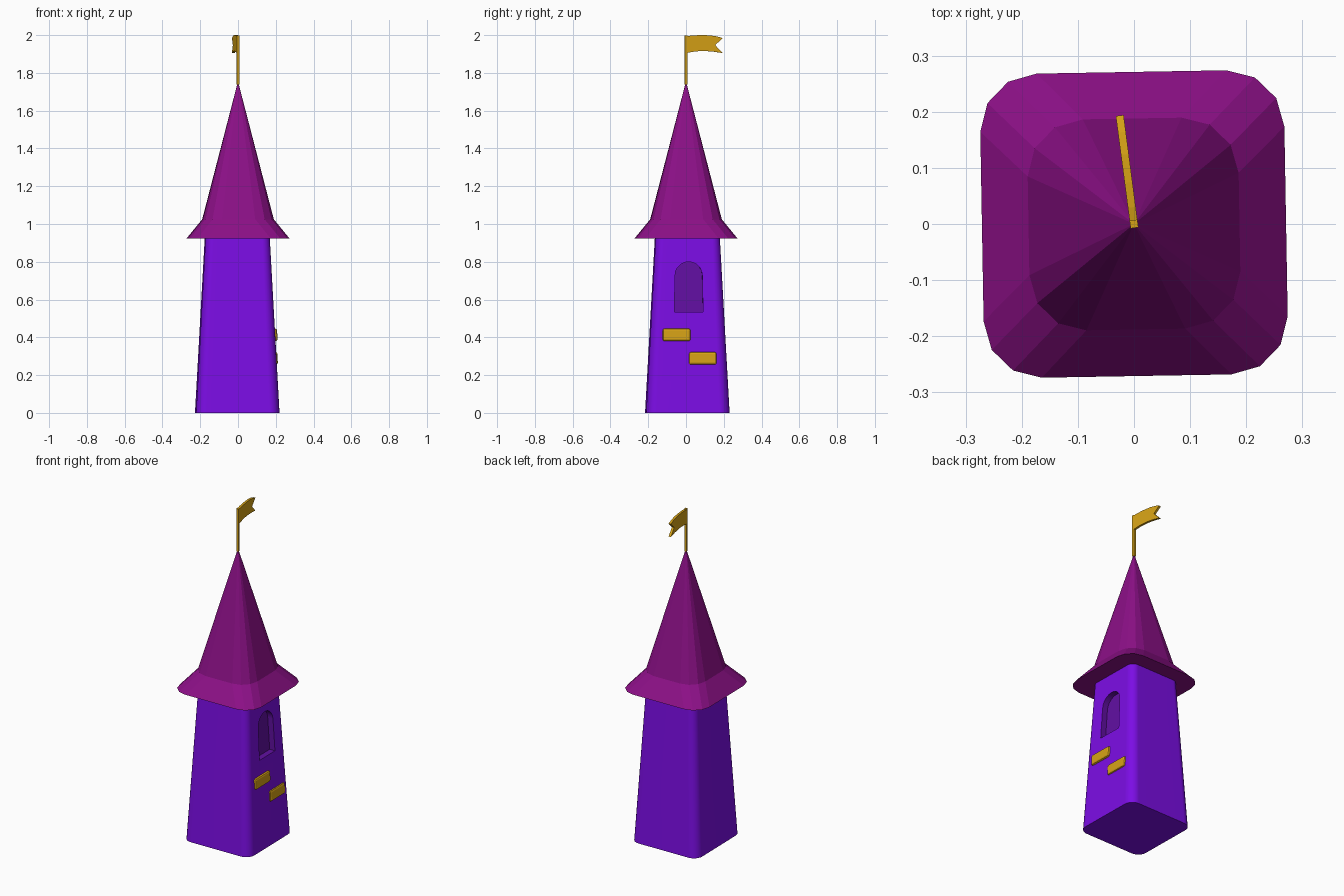
import bpy, bmesh, math
from mathutils import Vector, Matrix

if "Cube" in bpy.data.objects:
    bpy.data.objects.remove(bpy.data.objects["Cube"])


def material(name, rgb):
    m = bpy.data.materials.new(name)
    m.diffuse_color = (*rgb, 1)
    m.use_nodes = True
    m.node_tree.nodes["Principled BSDF"].inputs["Base Color"].default_value = m.diffuse_color
    return m


VIOLET = material("violet wall", (0.20, 0.004, 0.78))
DARK = material("dark violet window", (0.12, 0.005, 0.36))
PLUM = material("plum roof", (0.26, 0.005, 0.24))
GOLD = material("gold", (0.67, 0.36, 0.008))
TURN = math.radians(1)          # the tower is turned slightly
CENTRE = Vector((-0.004, 0.007, 0))


def finish(name, bm, mats):
    bmesh.ops.recalc_face_normals(bm, faces=bm.faces)
    me = bpy.data.meshes.new(name)
    bm.to_mesh(me)
    bm.free()
    ob = bpy.data.objects.new(name, me)
    bpy.context.collection.objects.link(ob)
    for m in mats:
        me.materials.append(m)
    return ob


def rounded_square(half, radius, segs, z):
    pts = []
    for q in range(4):
        c = Vector((half - radius, half - radius, 0))
        for i in range(segs + 1):
            a = math.pi / 2 * i / segs
            p = c + Vector((math.cos(a), math.sin(a), 0)) * radius
            pts.append(Matrix.Rotation(q * math.pi / 2, 3, 'Z') @ p + Vector((0, 0, z)))
    return pts


def loft(rings, apex=None):
    bm = bmesh.new()
    vs = [[bm.verts.new(p) for p in r] for r in rings]
    n = len(vs[0])
    bm.faces.new(vs[0])
    for a, b in zip(vs, vs[1:]):
        for i in range(n):
            bm.faces.new((a[i], a[(i + 1) % n], b[(i + 1) % n], b[i]))
    if apex:
        t = bm.verts.new(apex)
        for i in range(n):
            bm.faces.new((vs[-1][i], vs[-1][(i + 1) % n], t))
    else:
        bm.faces.new(vs[-1])
    return bm


def wall_x(z):
    return 0.221 - 0.051 * z / 0.925


# tapered tower body
body = finish("tower_body", loft([rounded_square(0.221, 0.055, 6, 0),
                                  rounded_square(0.170, 0.042, 6, 0.925)]), [VIOLET, DARK])
body.location = CENTRE
body.rotation_euler.z = TURN

# arched window recess, cut parallel to the sloping wall
arch = [(-0.076, 0.535), (0.076, 0.535)]
arch += [(0.072 * math.cos(math.pi * i / 10), 0.728 + 0.072 * math.sin(math.pi * i / 10))
         for i in range(11)]
cutter = finish("window_cutter",
                loft([[Vector((wall_x(z) + d, y + 0.004, z)) for y, z in arch]
                      for d in (-0.035, 0.05)]), [VIOLET, DARK])
cutter.location = CENTRE
cutter.rotation_euler.z = TURN
for f in cutter.data.polygons:
    f.material_index = 1
bpy.context.view_layer.update()
cut = body.modifiers.new("window", 'BOOLEAN')
cut.operation = 'DIFFERENCE'
cut.solver = 'EXACT'
cut.object = cutter
bpy.context.view_layer.objects.active = body
body.select_set(True)
bpy.ops.object.modifier_apply(modifier=cut.name)
bpy.data.objects.remove(cutter)
bpy.ops.object.shade_smooth_by_angle(angle=math.radians(30))
wn = body.modifiers.new("even normals", 'WEIGHTED_NORMAL')
wn.keep_sharp = True
body.select_set(False)

# flared roof
roof = finish("roof", loft([rounded_square(0.271, 0.102, 3, 0.922),
                            rounded_square(0.188, 0.100, 3, 1.025)],
                           Vector((0, 0, 1.755))), [PLUM])
roof.rotation_euler.z = TURN


def box(name, size, loc, bevel=0):
    bm = bmesh.new()
    bmesh.ops.create_cube(bm, size=1)
    bmesh.ops.scale(bm, vec=size, verts=bm.verts)
    if bevel:
        bmesh.ops.bevel(bm, geom=bm.edges[:], offset=bevel, segments=2,
                        profile=0.5, affect='EDGES')
    ob = finish(name, bm, [GOLD])
    ob.location = loc
    return ob


# two raised bricks under the window
for name, y, z, out in (("upper_brick", -0.05, 0.4125, 0.012),
                        ("lower_brick", 0.0885, 0.288, 0.009)):
    x = wall_x(z) + out - 0.02 + CENTRE.x
    b = box(name, (0.04, 0.147, 0.066), (x - y * math.sin(TURN), y, z), 0.01)
    b.rotation_euler = (0, -math.atan(0.051 / 0.925), TURN)

# flag pole and swallow-tailed flag
SWING = math.radians(7.5)
pole = box("flag_pole", (0.014, 0.014, 0.26), (0, 0, 1.868))
pole.rotation_euler.z = SWING

flag_outline = [(0, 1.993), (0.03, 1.998), (0.075, 2.0), (0.125, 1.999), (0.165, 1.993),
                (0.195, 1.984), (0.155, 1.947), (0.195, 1.905), (0.15, 1.912),
                (0.1, 1.916), (0.05, 1.914), (0, 1.905)]
flag = finish("flag", loft([[Vector((x, y, z)) for y, z in flag_outline]
                            for x in (-0.007, 0.007)]), [GOLD])
flag.rotation_euler.z = SWING
